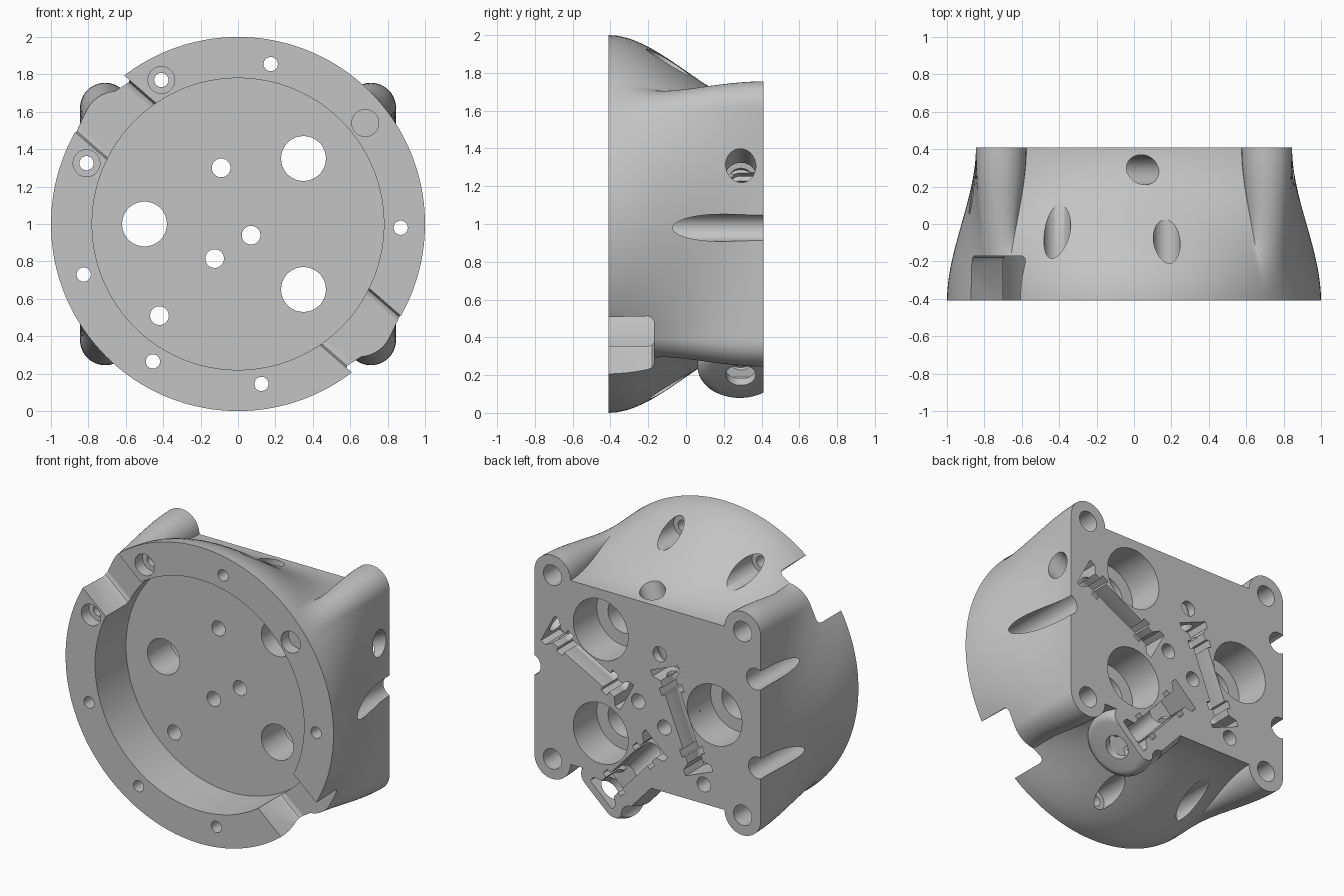
import bpy, bmesh, math
from mathutils import Vector, Matrix

if "Cube" in bpy.data.objects:
    bpy.data.objects.remove(bpy.data.objects["Cube"], do_unlink=True)

FRONT, BACK, FLOOR = -0.41, 0.41, -0.08
HALF_W, HALF_H, BOSS_R = 0.845, 0.62, 0.135
BOSS_X = HALF_W - BOSS_R
RECESS_R = 0.78


def P(x, y, z):
    """Point with z measured from the housing axis."""
    return Vector((x, y, z + 1))


def make_object(name, bm):
    bmesh.ops.recalc_face_normals(bm, faces=bm.faces)
    mesh = bpy.data.meshes.new(name)
    bm.to_mesh(mesh)
    bm.free()
    ob = bpy.data.objects.new(name, mesh)
    bpy.context.collection.objects.link(ob)
    return ob


def add_cylinder(bm, a, b, r, seg=36):
    turn = (b - a).to_track_quat('Z', 'Y').to_matrix().to_4x4()
    bmesh.ops.create_cone(bm, cap_ends=True, segments=seg, radius1=r, radius2=r,
                          depth=(b - a).length, matrix=Matrix.Translation((a + b) / 2) @ turn)


def cylinder(a, b, r):
    bm = bmesh.new()
    add_cylinder(bm, a, b, r)
    return make_object("cutter", bm)


def prism(points, along):
    bm = bmesh.new()
    low = [bm.verts.new(p) for p in points]
    high = [bm.verts.new(p + along) for p in points]
    bm.faces.new(low)
    bm.faces.new(high)
    for i in range(len(low)):
        bm.faces.new((low[i - 1], low[i], high[i], high[i - 1]))
    return make_object("cutter", bm)


def combine(tool, operation='DIFFERENCE'):
    mod = housing.modifiers.new("cut", 'BOOLEAN')
    mod.operation, mod.solver, mod.object = operation, 'EXACT', tool
    bpy.context.view_layer.objects.active = housing
    bpy.ops.object.modifier_apply(modifier=mod.name)
    bpy.data.objects.remove(tool, do_unlink=True)


def bores(centres, r, y0, y1):
    """Cut a set of separate holes running front to back."""
    bm = bmesh.new()
    for x, z in centres:
        add_cylinder(bm, P(x, y0, z), P(x, y1, z), r)
    combine(make_object("cutter", bm))


def back_outline():
    """Rectangle with four round corner bosses, each point with its angle on the front circle."""
    n, quarter = 20, []
    for i in range(n):
        z = HALF_H * i / n
        quarter.append((HALF_W, z, math.atan2(z, HALF_W)))
    start = math.atan2(HALF_H, HALF_W)
    end = math.atan2(HALF_H, BOSS_X - BOSS_R)
    for i in range(n + 1):
        a = math.pi * i / n
        quarter.append((BOSS_X + BOSS_R * math.cos(a), HALF_H + BOSS_R * math.sin(a),
                        start + (end - start) * i / n))
    for i in range(n - 1, -1, -1):
        x = (BOSS_X - BOSS_R) * i / n
        quarter.append((x, HALF_H, math.atan2(HALF_H, x)))
    half = quarter + [(-x, z, math.pi - a) for x, z, a in quarter[-2::-1]]
    return half + [(-x, -z, a + math.pi) for x, z, a in half[1:-1]]


# Housing: recessed round front blending into the bossed back, left long for trimming
outline = back_outline()
RINGS = 18
bm = bmesh.new()
rings = [[bm.verts.new(P(RECESS_R * math.cos(a), y, RECESS_R * math.sin(a))) for _, _, a in outline]
         for y in (FLOOR, FRONT)]
for k in range(RINGS + 1):
    t = k / RINGS
    s = t * t * (3 - 2 * t)
    y = FRONT + (BACK - FRONT) * t
    rings.append([bm.verts.new(P(math.cos(a) * (1 - s) + x * s, y, math.sin(a) * (1 - s) + z * s))
                  for x, z, a in outline])
rings.append([bm.verts.new(P(x, BACK + 0.15, z)) for x, z, _ in outline])
for lo, hi in zip(rings, rings[1:]):
    for i in range(len(outline)):
        bm.faces.new((lo[i - 1], lo[i], hi[i], hi[i - 1]))
bm.faces.new(rings[0])
bm.faces.new(rings[-1])
housing = make_object("housing", bm)

# Rounded lump under the housing
a, b = P(0.1, 0.285, -0.48), P(0.385, 0.285, -0.795)
bm = bmesh.new()
add_cylinder(bm, a, b, 0.225, seg=64)
tip = [e for e in bm.edges if all((v.co - b).dot(b - a) > -0.001 for v in e.verts)]
bmesh.ops.bevel(bm, geom=tip, offset=0.06, segments=5, profile=0.5, affect='EDGES')
combine(make_object("lump", bm), 'UNION')

# Trim everything flush with the back plane
combine(prism([P(-2, BACK, -2), P(2, BACK, -2), P(2, BACK, 2), P(-2, BACK, 2)], Vector((0, 1, 0))))

# Two opposite rim notches with eased floor corners
out = Vector((0.755, 0, -0.656))
side = Vector((0.656, 0, 0.755))
section = [(-0.2, -0.6), (0.2, -0.6), (0.2, -0.2), (0.19, -0.18), (0.17, -0.17),
           (-0.17, -0.17), (-0.19, -0.18), (-0.2, -0.2)]
for sign in (1, -1):
    combine(prism([P(0, y, 0) + side * w + out * sign * 0.6 for w, y in section], out * sign * 0.7))

# Large stepped holes and small floor holes
large = ((-0.5, 0), (0.35, 0.35), (0.35, -0.35))
small = ((-0.09, 0.3), (0.07, -0.06), (-0.125, -0.185), (-0.42, -0.49))
bores(large, 0.12, -0.3, 0.6)
bores(large, 0.205, 0.16, 0.6)
bores(small, 0.05, -0.3, 0.6)

# Rim screw holes, with head clearance grooves running to the back
recessed = ((-0.41, 0.77), (-0.81, 0.325))
rim = ((0.175, 0.855), (0.87, -0.02), (0.125, -0.855), (-0.455, -0.735), (-0.825, -0.27)) + recessed
bores(rim, 0.038, -0.6, -0.1)
bores(rim, 0.072, -0.22, 0.6)
bores(recessed + ((0.68, 0.54),), 0.072, -0.6, -0.33)

# Blind holes in the corner bosses
bores([(sx * BOSS_X, sz * HALF_H) for sx in (1, -1) for sz in (1, -1)], 0.068, 0.05, 0.6)

# Clip pockets in the back, each with an access hole through the wall
clip = [(-0.04, -0.11), (0.0, -0.11), (0.05, -0.04), (0.08, -0.04), (0.08, -0.09), (0.13, -0.09)]
clip += [(s, -w) for s, w in reversed(clip)]
rise = Vector((0, 0.4, 0))
for inner, outer, reach in (((0.19, -0.04), (0.71, 0.235), 0.4),
                            ((-0.37, -0.39), (-0.14, 0.18), 0.8),
                            ((-0.04, -0.34), (0.32, -0.735), 0.3)):
    a, b = P(inner[0], 0.29, inner[1]), P(outer[0], 0.29, outer[1])
    d = (b - a).normalized()
    w = Vector((-d.z, 0, d.x))
    for end, run in ((a, d), (b, -d)):
        combine(prism([end + run * s + w * c - rise * 0.2 for s, c in clip], rise))
    combine(prism([a + w * 0.06, b + w * 0.06, b - w * 0.06, a - w * 0.06], rise))
    combine(cylinder(a + d * 0.02, b - d * 0.02, 0.062))
    combine(cylinder(b - d * 0.04, b + d * reach, 0.08))

# One plain grey finish
grey = bpy.data.materials.new("plain grey")
grey.use_nodes = True
colour = (0.55, 0.55, 0.55, 1)
grey.diffuse_color = colour
grey.node_tree.nodes["Principled BSDF"].inputs["Base Color"].default_value = colour
housing.data.materials.clear()
housing.data.materials.append(grey)

bpy.ops.object.select_all(action='DESELECT')
housing.select_set(True)
bpy.context.view_layer.objects.active = housing
bpy.ops.object.shade_smooth_by_angle(angle=math.radians(30))
